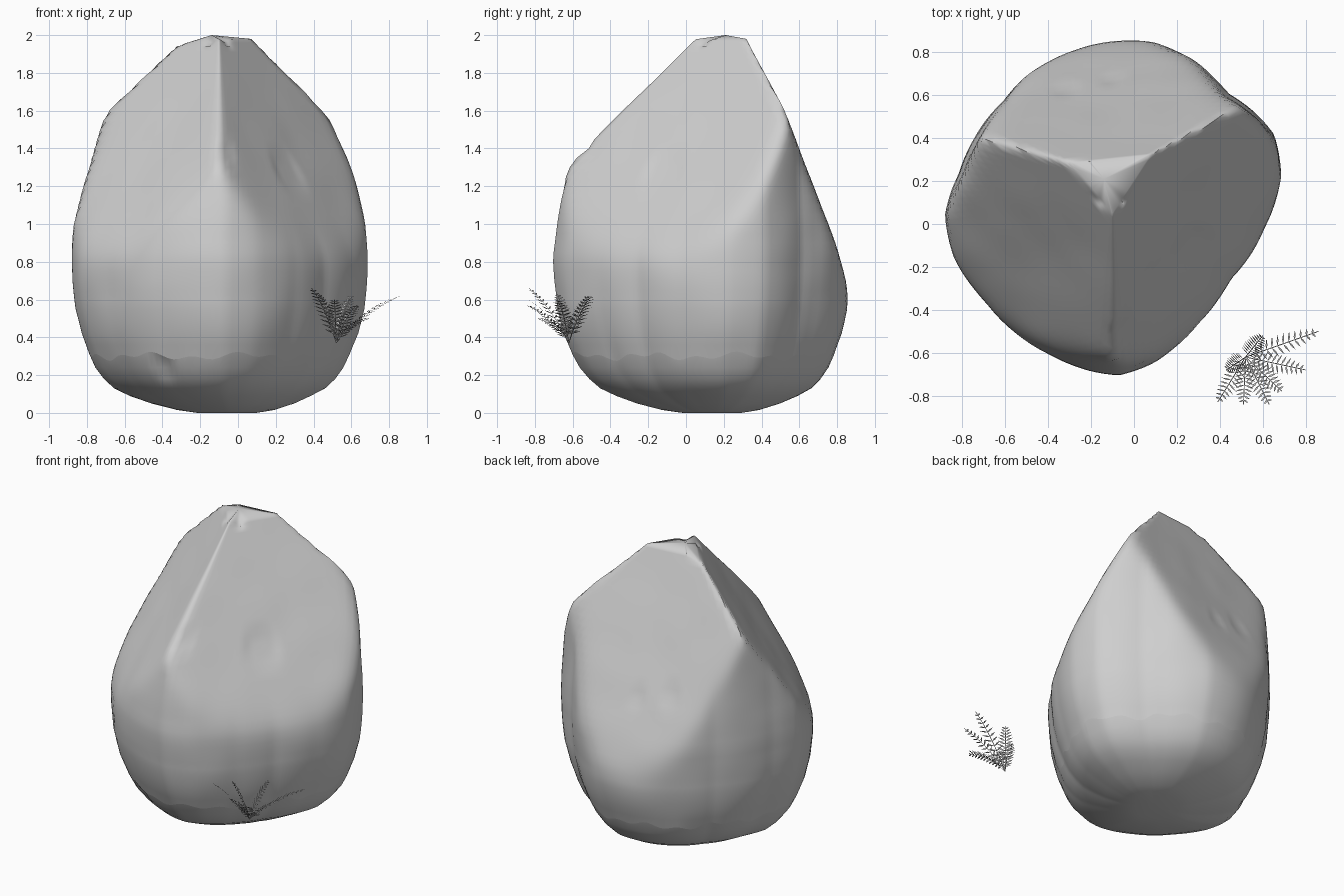
import bpy, bmesh, math
from mathutils import Vector, noise

if "Cube" in bpy.data.objects:
    bpy.data.objects.remove(bpy.data.objects["Cube"])


def material(name, rgb):
    m = bpy.data.materials.new(name)
    m.diffuse_color = (*rgb, 1)
    m.use_nodes = True
    m.node_tree.nodes["Principled BSDF"].inputs["Base Color"].default_value = m.diffuse_color
    return m


STONE = material("stone grey", (0.62, 0.62, 0.62))
LEAF = material("fern grey", (0.5, 0.5, 0.5))


def lerp_table(table, x):
    for (a, u), (b, v) in zip(table, table[1:]):
        if x <= b:
            return u + (v - u) * max(0, (x - a) / (b - a))
    return table[-1][1]


def finish(name, bm, mat):
    me = bpy.data.meshes.new(name)
    bm.to_mesh(me)
    bm.free()
    me.materials.append(mat)
    ob = bpy.data.objects.new(name, me)
    bpy.context.collection.objects.link(ob)
    return ob


# Boulder: widest outline seen from above, swept by a height profile
AXIS = Vector((-0.1, 0.15))
OUTLINE = [(-.04, .86), (.1, .85), (.2, .8), (.35, .68), (.43, .6), (.53, .53), (.64, .41),
           (.675, .22), (.6, -.02), (.45, -.25), (.3, -.45), (.1, -.63), (-.07, -.69),
           (-.2, -.67), (-.4, -.59), (-.68, -.37), (-.83, -.15), (-.87, .04), (-.8, .23),
           (-.6, .56), (-.4, .75), (-.2, .84)]
polar = []
for p in OUTLINE:
    d = Vector(p) - AXIS
    polar.append((math.atan2(d.y, d.x), d.length))
polar.sort()
polar = ([(polar[-1][0] - math.tau, polar[-1][1])] + polar
         + [(polar[0][0] + math.tau, polar[0][1])])
PROFILE = [(0, .2), (.015, .33), (.05, .49), (.09, .62), (.13, .72), (.18, .79), (.24, .85),
           (.3, .89), (.42, .95), (.55, .99), (.7, 1.01), (.85, 1.02), (1.0, 1.015),
           (1.2, 1.0), (1.4, .99), (2, .95)]

# Three broad cleaved faces: point on the face and its outward normal
CUTS = [(Vector((-.1, .04, 1.97)), Vector((-.636, -.515, .535))),
        (Vector((-.1, .04, 1.97)), Vector((.83, -.54, .56))),
        (Vector((.45, .535, 1.58)), Vector((-.11, 1, .43)))]

# Shallow chips: centre, radius, depth
CHIPS = [((.27, -.12, 1.28), .14, .01), ((-.05, -.52, 1.4), .08, .02),
         ((-.32, .62, 1.15), .08, .008), ((-.1, .66, 1.1), .07, .008),
         ((-.42, -.5, .2), .1, .03)]


def boulder_point(t, z):
    d = Vector((math.cos(t), math.sin(t), 0))
    r = lerp_table(polar, t) * lerp_table(PROFILE, z)
    lean = max(0, min(1, (z - .8) / .4))         # front leans back higher up
    r *= 1 - .05 * lean * max(0, -d.y)
    base = Vector((AXIS.x, AXIS.y, z))
    total = r ** -26
    for p, n in CUTS:
        if n.dot(d) > 1e-4:
            total += max(.015, n.dot(p - base) / n.dot(d)) ** -26
    r = total ** (-1 / 26)
    v = base + d * r
    v.x += .04 * max(0, 1 - z / .1)
    for c, radius, depth in CHIPS:
        k = 1 - (v - Vector(c)).length / radius
        if k > 0:
            v -= d * depth * min(1, k * 2.5)
    v += d * .006 * noise.noise(v * 4) * min(1, r / .4)
    if z > 1.94:                                 # sloping top with a notch
        v.z -= .05 * max(0, -.2 - v.x) * 6 * (z - 1.94) / .04
        v.z -= .02 * math.exp(-((v.y - .1) / .03) ** 2)
    return v


SEG = 144
levels = [0, .015, .05, .09, .13, .18, .24, .3, .36, .42, .48]
levels += [.55 + .05 * i for i in range(27)] + [1.88, 1.91, 1.94, 1.96, 1.98]
bm = bmesh.new()
rings = []
for z in levels:
    ring = []
    for i in range(SEG):
        h = z
        if z == .3:                              # uneven lower break line
            h += .025 * math.sin(i * .6) * math.cos(i * .25)
        ring.append(bm.verts.new(boulder_point(-math.pi + math.tau * i / SEG, h)))
    rings.append(ring)
for a, b in zip(rings, rings[1:]):
    for i in range(SEG):
        j = (i + 1) % SEG
        bm.faces.new((a[i], a[j], b[j], b[i]))
peak = bm.verts.new((-.14, .21, 2))
foot = bm.verts.new((-.03, .15, 0))
for i in range(SEG):
    j = (i + 1) % SEG
    bm.faces.new((rings[-1][i], rings[-1][j], peak))
    bm.faces.new((rings[0][j], rings[0][i], foot))
break_ring = set(rings[levels.index(.3)])
bm.edges.index_update()
sharp_ids = [e.index for e in bm.edges if all(v in break_ring for v in e.verts)]
boulder = finish("boulder", bm, STONE)
bpy.context.view_layer.objects.active = boulder
boulder.select_set(True)
bpy.ops.object.shade_smooth_by_angle(angle=math.radians(60))
for i in sharp_ids:
    boulder.data.edges[i].use_edge_sharp = True

# Fern: arching fronds with paired pointed leaflets
ROOT = Vector((.52, -.62, .37))
TIPS = [(.86, -.5, .62), (.8, -.68, .6), (.69, -.78, .5), (.63, -.84, .57), (.51, -.84, .6),
        (.39, -.83, .66), (.43, -.68, .63), (.6, -.52, .62)]
bm = bmesh.new()


def flat(*pts):
    bm.faces.new([bm.verts.new(p) for p in pts])


for tip in TIPS:
    tip = Vector(tip)
    mid = ROOT.lerp(tip, .45) + Vector((0, 0, .06))

    def at(t):
        return ROOT * (1 - t) ** 2 + mid * 2 * t * (1 - t) + tip * t * t

    side = (tip - ROOT).cross(Vector((0, 0, 1))).normalized()
    N = 13
    for i in range(N):
        t = i / N
        p, q = at(t), at((i + 1) / N)
        along = (q - p).normalized()
        w = side * .002
        flat(p - w, p + w, q + w, q - w)         # stem
        if i < 2:
            continue
        size = .048 * math.sin(math.pi * (.2 + .75 * t)) + .008
        for s in (-1, 1):                        # leaflets
            out = (side * s + along * .45).normalized() * size
            wide = along * .006
            flat(p, p + out * .4 - wide, p + out, p + out * .4 + wide)
finish("fern", bm, LEAF)
